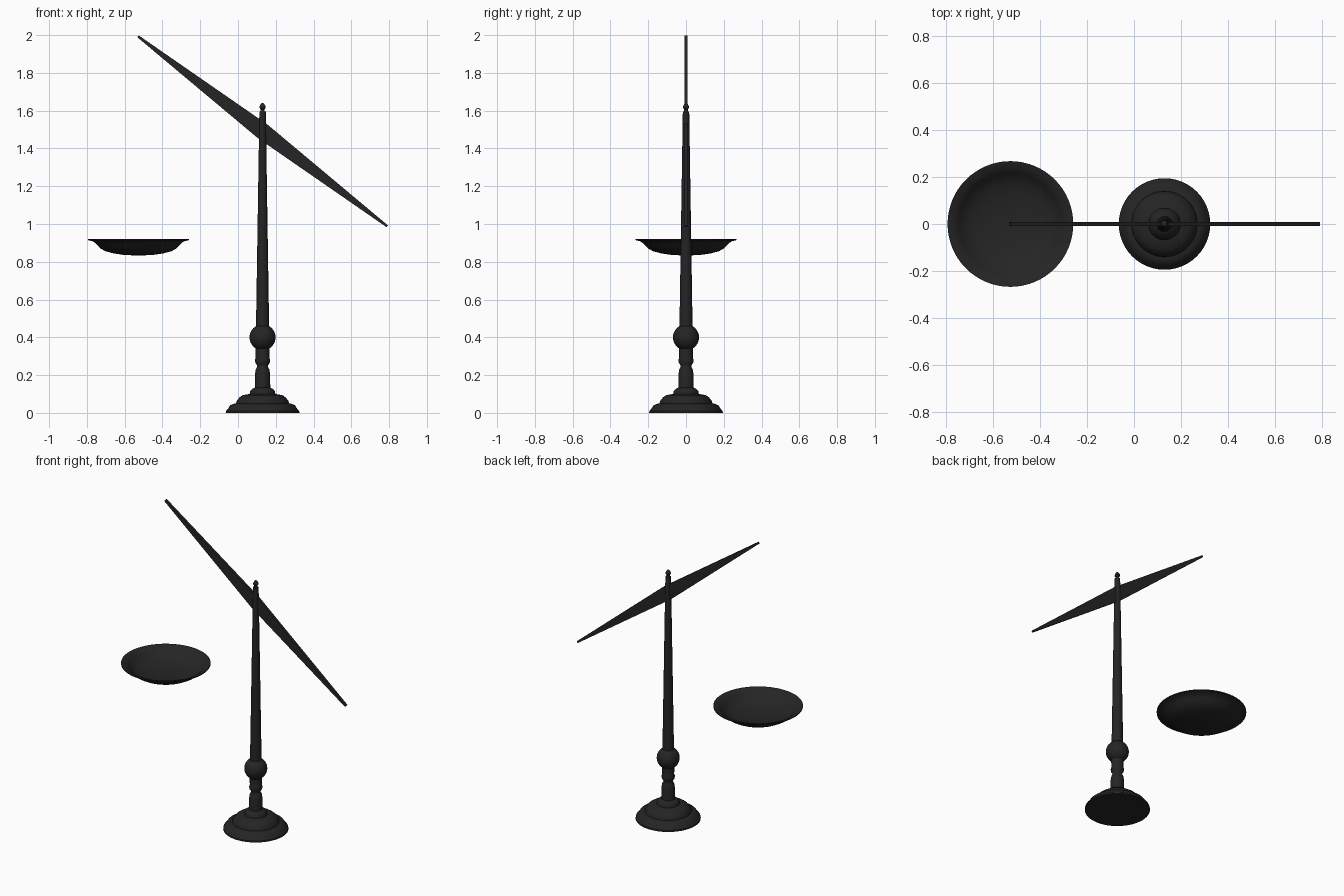
import bpy, bmesh, math

if "Cube" in bpy.data.objects:
    bpy.data.objects.remove(bpy.data.objects["Cube"])

POST_X, PAN_X = 0.13, -0.527

black = bpy.data.materials.new("blackened metal")
black.diffuse_color = (0.018, 0.018, 0.018, 1)
black.use_nodes = True
black.node_tree.nodes["Principled BSDF"].inputs["Base Color"].default_value = black.diffuse_color


def finish(name, bm, loc, angle=35):
    bmesh.ops.remove_doubles(bm, verts=bm.verts, dist=1e-5)
    bmesh.ops.recalc_face_normals(bm, faces=bm.faces)
    mesh = bpy.data.meshes.new(name)
    bm.to_mesh(mesh)
    bm.free()
    mesh.materials.append(black)
    obj = bpy.data.objects.new(name, mesh)
    obj.location = loc
    bpy.context.collection.objects.link(obj)
    bpy.ops.object.select_all(action='DESELECT')
    obj.select_set(True)
    bpy.context.view_layer.objects.active = obj
    bpy.ops.object.shade_smooth_by_angle(angle=math.radians(angle))
    return obj


def lathe(name, profile, loc, steps=48):
    """Spin a (radius, height) profile around z."""
    bm = bmesh.new()
    vs = [bm.verts.new((r, 0, z)) for r, z in profile]
    es = [bm.edges.new(p) for p in zip(vs, vs[1:])]
    bmesh.ops.spin(bm, geom=vs + es, cent=(0, 0, 0), axis=(0, 0, 1),
                   angle=math.tau, steps=steps)
    return finish(name, bm, loc)


# Stepped round foot
lathe("stepped_base", [
    (0, 0), (0.195, 0), (0.194, 0.010), (0.183, 0.022), (0.172, 0.040),
    (0.155, 0.048), (0.140, 0.050), (0.138, 0.062), (0.122, 0.082),
    (0.105, 0.094), (0.068, 0.100), (0.066, 0.115), (0.055, 0.127),
    (0.040, 0.134), (0, 0.134)], (POST_X, 0, 0))

# Turned lower stem
lathe("turned_stem", [
    (0, 0.13), (0.041, 0.13), (0.040, 0.205), (0.036, 0.230), (0.029, 0.243),
    (0.029, 0.252), (0.038, 0.265), (0.040, 0.280), (0.036, 0.292),
    (0.037, 0.345), (0, 0.36)], (POST_X, 0, 0))

# Ball knop
lathe("ball_knop", [(0.069 * math.sin(math.pi * i / 16),
                     0.40 - 0.069 * math.cos(math.pi * i / 16))
                    for i in range(17)], (POST_X, 0, 0))

# Tapered post with finial
lathe("post", [
    (0, 0.44), (0.035, 0.44), (0.017, 1.595), (0, 1.595)], (POST_X, 0, 0), 32)
lathe("finial", [
    (0, 1.59), (0.011, 1.595), (0.010, 1.606), (0.016, 1.615), (0.015, 1.625),
    (0.008, 1.637), (0, 1.642)], (POST_X, 0, 0), 32)

# Tilted beam, thick in the middle and tapering to both tips
half = math.hypot(0.66, 0.503)
bm = bmesh.new()
outline = [(-half, 0.006), (0, 0.044), (half, 0.006),
           (half, -0.006), (0, -0.044), (-half, -0.006)]
face = bm.faces.new([bm.verts.new((x, -0.008, z)) for x, z in outline])
side = bmesh.ops.extrude_face_region(bm, geom=[face])["geom"]
bmesh.ops.translate(bm, vec=(0, 0.016, 0),
                    verts=[v for v in side if isinstance(v, bmesh.types.BMVert)])
beam = finish("beam", bm, (POST_X, 0, 1.491), 20)
beam.rotation_euler.y = math.atan2(0.503, 0.66)

# Hanging pan: thin shell with a flat lip
outer = [(0, 0.833), (0.075, 0.836), (0.130, 0.844), (0.175, 0.856),
         (0.203, 0.872), (0.222, 0.893), (0.240, 0.908), (0.268, 0.915)]
inner = [(r, z + 0.006) for r, z in reversed(outer)]
lathe("pan", outer + inner, (PAN_X, 0, 0), 64)
